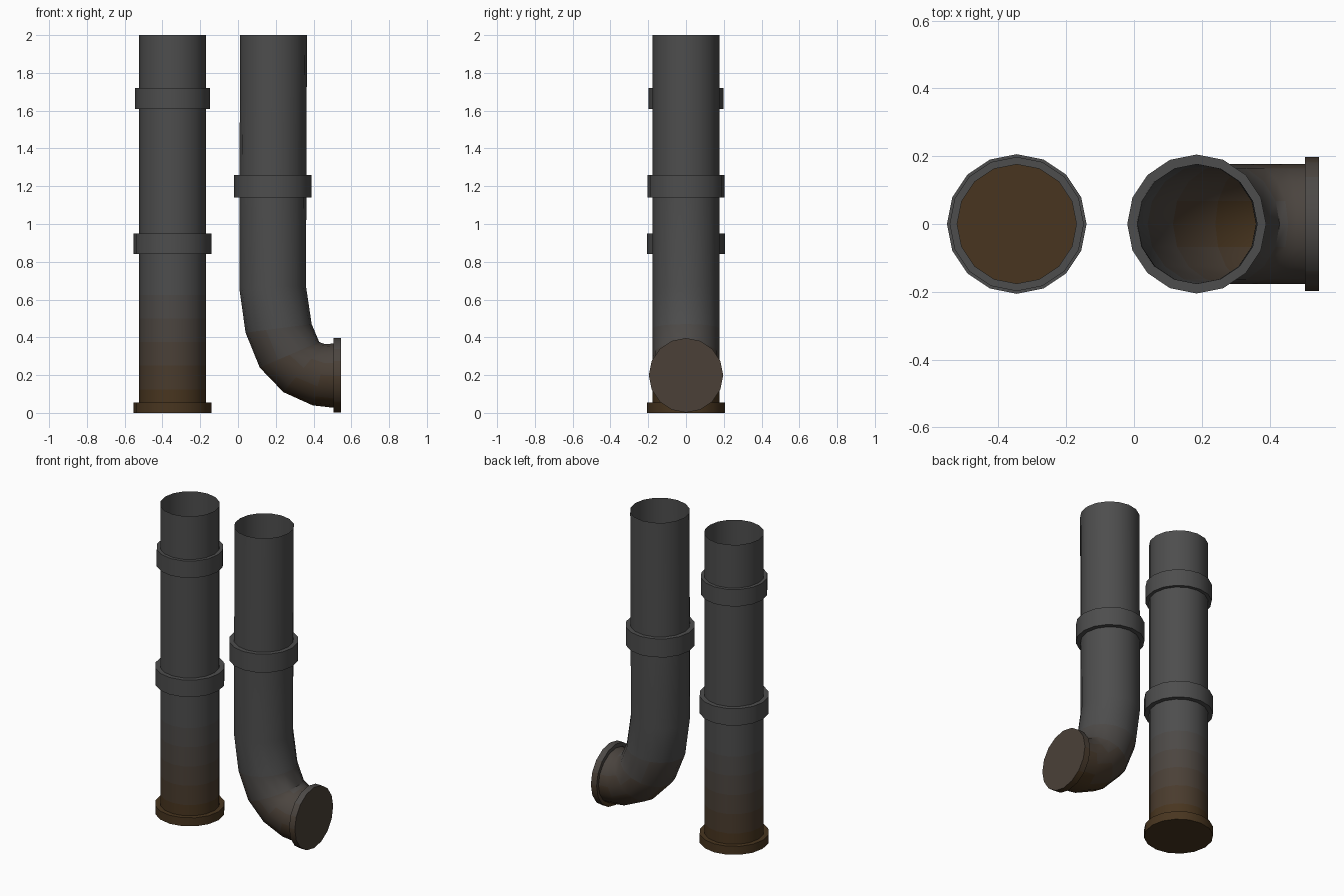
import bpy, bmesh, math
from mathutils import Vector

if "Cube" in bpy.data.objects:
    bpy.data.objects.remove(bpy.data.objects["Cube"])

SIDES = 16
GREY, RUST = Vector((0.075, 0.075, 0.075)), Vector((0.065, 0.036, 0.014))
STEPS = 6

# Colour steps from rust (low) to grey (high)
shades = []
for i in range(STEPS):
    m = bpy.data.materials.new("rust_to_grey_%d" % i)
    m.diffuse_color = (*RUST.lerp(GREY, i / (STEPS - 1)), 1)
    m.use_nodes = True
    m.node_tree.nodes["Principled BSDF"].inputs["Base Color"].default_value = m.diffuse_color
    shades.append(m)


def ring(outer, inner, ry):
    """Ring from its two extreme (x, z) points and its half-width in y."""
    a, b = Vector((outer[0], 0, outer[1])), Vector((inner[0], 0, inner[1]))
    c, u, v = (a + b) / 2, (b - a) / 2, Vector((0, ry, 0))
    angles = [2 * math.pi * i / SIDES for i in range(SIDES)]
    return [c + u * math.cos(t) + v * math.sin(t) for t in angles]


def flat(x, z, r):
    return ring((x - r, z), (x + r, z), r)


def upright(x, z, r):
    return ring((x, z - r), (x, z + r), r)


def loft(name, rings, cap_start=False, cap_end=False, fade=0.75):
    """Skin the rings and shade each face by its height."""
    bm = bmesh.new()
    loops = [[bm.verts.new(p) for p in r] for r in rings]
    for a, b in zip(loops, loops[1:]):
        for i in range(SIDES):
            j = (i + 1) % SIDES
            bm.faces.new((a[i], a[j], b[j], b[i]))
    if cap_start:
        bm.faces.new(loops[0][::-1])
    if cap_end:
        bm.faces.new(loops[-1])
    bmesh.ops.recalc_face_normals(bm, faces=bm.faces)
    for f in bm.faces:
        t = f.calc_center_median().z / fade
        f.material_index = min(STEPS - 1, int(t * STEPS))
    me = bpy.data.meshes.new(name)
    bm.to_mesh(me)
    bm.free()
    for m in shades:
        me.materials.append(m)
    ob = bpy.data.objects.new(name, me)
    bpy.context.collection.objects.link(ob)
    bpy.ops.object.select_all(action='DESELECT')
    ob.select_set(True)
    bpy.context.view_layer.objects.active = ob
    bpy.ops.object.shade_smooth_by_angle(angle=math.radians(40))
    return ob


def collar(name, x, z0, z1, r, pipe_r=0.176):
    loft(name, [flat(x, z0, pipe_r), flat(x, z0, r), flat(x, z1, r), flat(x, z1, pipe_r)])


# Straight pipe, open at the top
X1, R = -0.346, 0.177
loft("straight_pipe", [flat(X1, z, R) for z in
                       (0.01, 0.125, 0.25, 0.375, 0.5, 0.625, 0.9, 1.66, 2.0)])
collar("straight_lower_collar", X1, 0.84, 0.95, 0.206)
collar("straight_upper_collar", X1, 1.61, 1.72, 0.198)

# Closed foot of the straight pipe
loft("straight_foot", [flat(X1, 0, 0.206), flat(X1, 0.055, 0.206), flat(X1, 0.055, R)],
     cap_start=True)

# Bent pipe: straight drop, then an elbow turning to +x
elbow = [((0.007, 0.66), (0.360, 0.67)),
         ((0.040, 0.425), (0.390, 0.47)),
         ((0.115, 0.24), (0.430, 0.375)),
         ((0.240, 0.11), (0.455, 0.366)),
         ((0.395, 0.04), (0.480, 0.365)),
         ((0.525, 0.025), (0.525, 0.37))]
loft("bent_pipe", [flat(0.188, 2.0, R), flat(0.185, 1.2, R)]
     + [ring(o, i, R) for o, i in elbow], fade=0.55)
collar("bent_collar", 0.185, 1.14, 1.26, 0.205)

# Closed flange on the elbow end
loft("elbow_flange", [upright(0.505, 0.199, 0.172), upright(0.505, 0.199, 0.197),
                      upright(0.546, 0.199, 0.197)], cap_end=True, fade=0.5)
